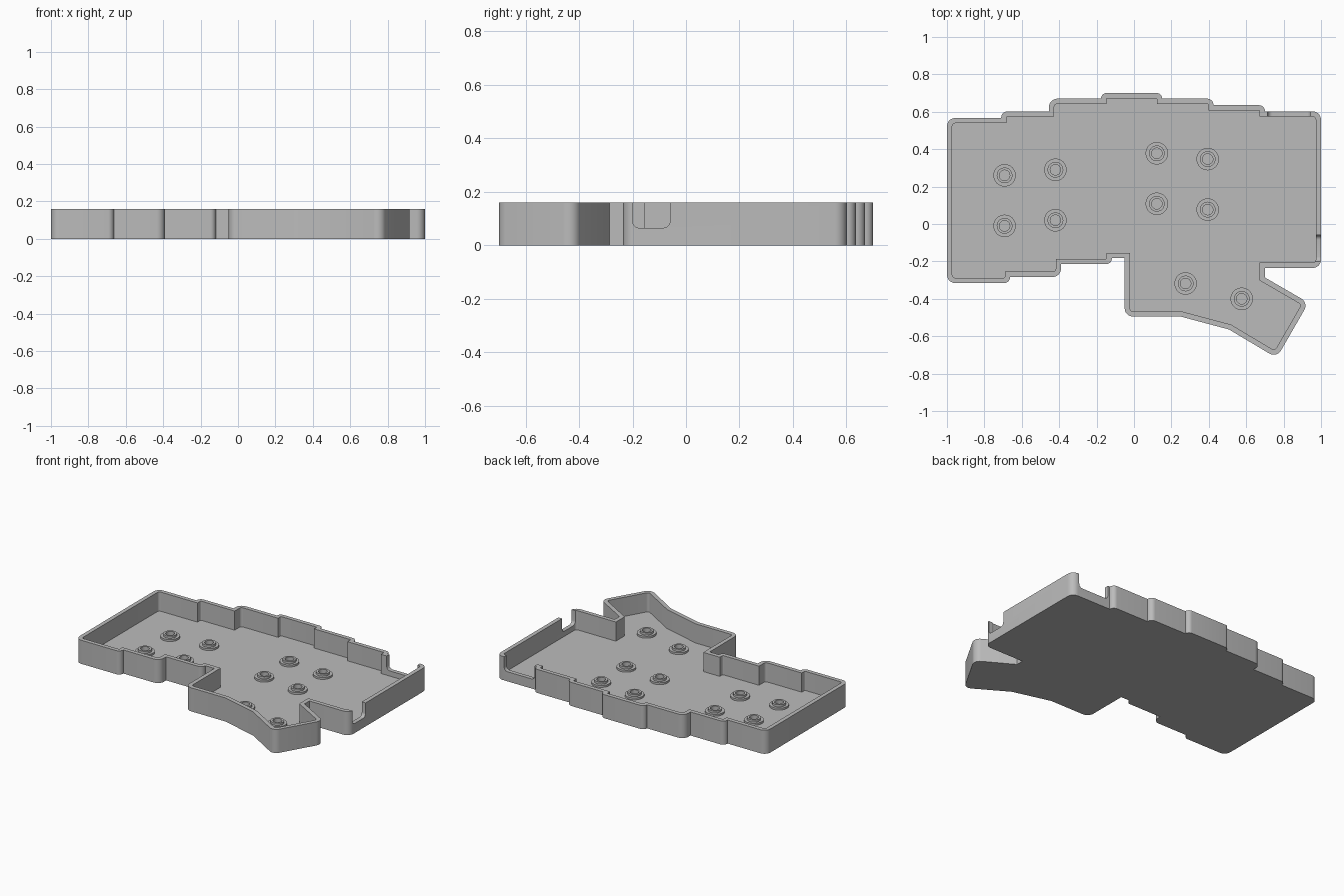
import bpy
import bmesh
import math
from mathutils import Vector

HEIGHT = 0.16
FLOOR = 0.03
WALL = 0.028
CORNER_RADIUS = 0.045
NOTCH_BOTTOM = 0.065

default_cube = bpy.data.objects.get("Cube")
if default_cube:
    bpy.data.objects.remove(default_cube, do_unlink=True)

grey = bpy.data.materials.new("plain grey")
grey.use_nodes = True
colour = (0.5, 0.5, 0.5, 1)
grey.diffuse_color = colour
grey.node_tree.nodes["Principled BSDF"].inputs["Base Color"].default_value = colour


def make_object(name, bm):
    bmesh.ops.recalc_face_normals(bm, faces=bm.faces)
    mesh = bpy.data.meshes.new(name)
    bm.to_mesh(mesh)
    bm.free()
    mesh.materials.append(grey)
    obj = bpy.data.objects.new(name, mesh)
    bpy.context.collection.objects.link(obj)
    return obj


def cross(a, b):
    return a.x * b.y - a.y * b.x


def neighbours(points):
    """Yield each corner with the directions and lengths of its two edges."""
    count = len(points)
    for i, point in enumerate(points):
        before = point - points[i - 1]
        after = points[(i + 1) % count] - point
        yield point, before, after


def inset(points, distance):
    """Move every edge of a counterclockwise outline inward."""
    result = []
    for point, before, after in neighbours(points):
        a, b = before.normalized(), after.normalized()
        normal_a, normal_b = Vector((-a.y, a.x)), Vector((-b.y, b.x))
        result.append(point + (normal_a + normal_b) * distance / (1 + normal_a.dot(normal_b)))
    return result


def round_corners(points, shrink=0.0, steps=8):
    """Fillet the convex corners, leaving the concave ones crisp."""
    result = []
    for point, before, after in neighbours(points):
        a, b = before.normalized(), after.normalized()
        turn = math.atan2(cross(a, b), a.dot(b))
        if turn < math.radians(40):
            result.append(point)
            continue
        limit = 0.95 * min(before.length, after.length)
        half = math.tan(turn / 2)
        radius = max(min(CORNER_RADIUS, limit / half) - shrink, 0.006)
        start = point - a * radius * half
        centre = start + Vector((-a.y, a.x)) * radius
        spoke = start - centre
        for k in range(steps + 1):
            angle = turn * k / steps
            c, s = math.cos(angle), math.sin(angle)
            result.append(centre + Vector((spoke.x * c - spoke.y * s, spoke.x * s + spoke.y * c)))
    return result


def prism(name, corners, direction):
    """Extrude a flat polygon along a direction."""
    bm = bmesh.new()
    face = bm.faces.new([bm.verts.new(c) for c in corners])
    extruded = bmesh.ops.extrude_face_region(bm, geom=[face], use_keep_orig=True)
    moved = [g for g in extruded["geom"] if isinstance(g, bmesh.types.BMVert)]
    bmesh.ops.translate(bm, verts=moved, vec=direction)
    return make_object(name, bm)


def cut(target, cutter):
    cutter.hide_render = True
    modifier = target.modifiers.new("cut", "BOOLEAN")
    modifier.operation = "DIFFERENCE"
    modifier.solver = "EXACT"
    modifier.object = cutter
    bpy.context.view_layer.objects.active = target
    bpy.ops.object.modifier_apply(modifier=modifier.name)
    bpy.data.objects.remove(cutter, do_unlink=True)


def notch_profile(low, high, radius=0.025, steps=6):
    """U shape with rounded lower corners, as (along, height) pairs."""
    profile = [(high, HEIGHT + 0.1), (low, HEIGHT + 0.1)]
    for centre, first in ((low + radius, math.pi), (high - radius, 1.5 * math.pi)):
        for k in range(steps + 1):
            angle = first + k / steps * math.pi / 2
            profile.append((centre + radius * math.cos(angle),
                            NOTCH_BOTTOM + radius + radius * math.sin(angle)))
    return profile


def smooth(obj):
    bpy.ops.object.select_all(action="DESELECT")
    obj.select_set(True)
    bpy.context.view_layer.objects.active = obj
    bpy.ops.object.shade_smooth_by_angle(angle=math.radians(30))


# Outline: stepped front edge, angled thumb wing, stepped back edge
front_steps = [(-1, -.316), (-.663, -.316), (-.663, -.283), (-.39, -.283),
               (-.39, -.214), (-.118, -.214), (-.118, -.182)]
thumb_wing = [(-.05, -.182), (-.05, -.495), (.25, -.495), (.508, -.564),
              (.763, -.716), (.933, -.421), (.7, -.286)]
right_side = [(.7, -.235), (1, -.235), (1, .602)]
back_steps = [(.7, .602), (.7, .635), (.425, .635), (.425, .67), (.15, .67), (.15, .7),
              (-.176, .7), (-.176, .67), (-.455, .67), (-.455, .602), (-.71, .602),
              (-.71, .567), (-1, .567)]
outline = [Vector(p) for p in front_steps + thumb_wing + right_side + back_steps]

# Tray: solid body with the inside hollowed out
tray = prism("case_tray", [(p.x, p.y, 0) for p in round_corners(outline)], (0, 0, HEIGHT))
hollow = round_corners(inset(outline, WALL), shrink=WALL)
cut(tray, prism("hollow_cutter", [(p.x, p.y, FLOOR) for p in hollow], (0, 0, HEIGHT)))

# Openings in the right and back walls
cut(tray, prism("side_notch_cutter",
                [(0.95, y, z) for y, z in notch_profile(-0.2, -0.06)], (0.1, 0, 0)))
cut(tray, prism("back_notch_cutter",
                [(x, 0.55, z) for x, z in notch_profile(0.715, 0.945)], (0, 0.1, 0)))
smooth(tray)


# Stepped round standoffs with a centre hole
def standoff_mesh(segments=32):
    profile = [(.06, FLOOR), (.06, .043), (.042, .043), (.042, .058), (.028, .058), (.028, FLOOR)]
    bm = bmesh.new()
    verts = [bm.verts.new((r, 0, z)) for r, z in profile]
    edges = [bm.edges.new(pair) for pair in zip(verts, verts[1:])]
    bmesh.ops.spin(bm, geom=verts + edges, cent=(0, 0, 0), axis=(0, 0, 1),
                   angle=math.tau, steps=segments, use_merge=True)
    bmesh.ops.remove_doubles(bm, verts=bm.verts, dist=0.0005)
    return make_object("standoff", bm)


pairs = [(-.692, -.01), (-.42, .02), (.122, .108), (.394, .077)]
spots = [(x, y + rise) for x, y in pairs for rise in (0, .27)]
spots += [(.276, -.318), (.576, -.4)]
standoff = standoff_mesh()
smooth(standoff)
for i, (x, y) in enumerate(spots):
    part = standoff
    if i:
        part = standoff.copy()
        bpy.context.collection.objects.link(part)
    part.name = f"standoff_{i + 1}"
    part.location = (x, y, 0)
